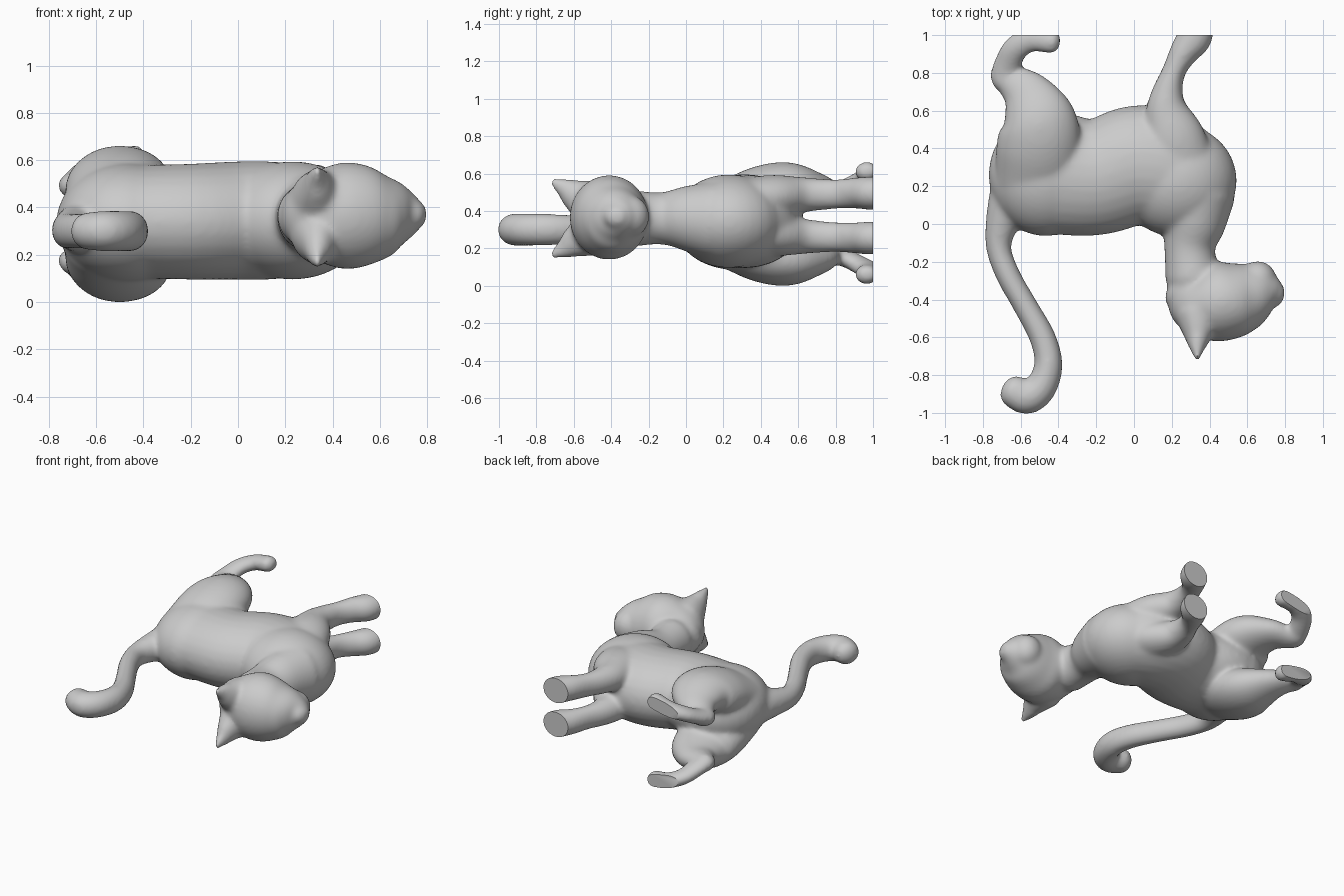
import bpy, bmesh, math
from mathutils import Vector

if "Cube" in bpy.data.objects:
    bpy.data.objects.remove(bpy.data.objects["Cube"])

bm = bmesh.new()
SIDES, STEPS = 28, 6


def spline(p0, p1, p2, p3, t):
    return 0.5 * (2*p1 + (p2-p0)*t + (2*p0-5*p1+4*p2-p3)*t*t + (3*p1-p0-3*p2+p3)*t**3)


def tube(points, cap=0.8):
    """Smooth closed loft: points are (x, y, z, radius in xy plane, radius towards z)."""
    # extrapolate the ends so the taper carries on
    lo = [2*a - b for a, b in zip(points[0], points[1])]
    hi = [2*a - b for a, b in zip(points[-1], points[-2])]
    pts = [lo] + list(points) + [hi]
    rows = []
    for i in range(len(points) - 1):
        for s in range(STEPS):
            rows.append([spline(*(pts[i+k][c] for k in range(4)), s / STEPS) for c in range(5)])
    rows.append(list(points[-1]))
    frames = []
    for i, r in enumerate(rows):
        a, b = rows[max(i-1, 0)], rows[min(i+1, len(rows)-1)]
        d = (Vector(b[:3]) - Vector(a[:3])).normalized()
        u = d.cross(Vector((0, 0, 1))).normalized()
        frames.append([Vector(r[:3]), d, u, u.cross(d), r[3], r[4]])

    # rounded end caps
    def ends(f, sign):
        c, d, u, v, ra, rb = f
        h = min(ra, rb) * cap
        return [[c + d*sign*h*math.sin(q), d, u, v, ra*math.cos(q), rb*math.cos(q)]
                for q in (0.4, 0.8, 1.15, 1.45)]
    frames = ends(frames[0], -1)[::-1] + frames + ends(frames[-1], 1)
    rings = []
    for c, d, u, v, ra, rb in frames:
        rings.append([bm.verts.new(c + u*ra*math.cos(2*math.pi*k/SIDES)
                                   + v*rb*math.sin(2*math.pi*k/SIDES)) for k in range(SIDES)])
    for a, b in zip(rings, rings[1:]):
        for k in range(SIDES):
            n = (k+1) % SIDES
            bm.faces.new((a[k], a[n], b[n], b[k]))
    bm.faces.new(rings[0][::-1])
    bm.faces.new(rings[-1])


def ball(x, y, z, rx, ry, rz):
    vs = bmesh.ops.create_uvsphere(bm, u_segments=32, v_segments=20, radius=1)["verts"]
    for v in vs:
        v.co = Vector((x + v.co.x*rx, y + v.co.y*ry, z + v.co.z*rz))


def pair(points, mid):
    """A part and its reflection across the plane z = mid."""
    tube(points)
    tube([(x, y, 2*mid - z, a, b) for x, y, z, a, b in points])


# torso between rump and chest
tube([(-.50, .265, .34, .315, .23), (-.40, .265, .34, .325, .24), (-.2, .245, .34, .305, .245),
      (0, .31, .345, .315, .25), (.13, .30, .345, .315, .25), (.25, .25, .345, .285, .24)], 0.6)
# rump, chest
ball(-.47, .26, .335, .30, .325, .25)
ball(.23, .23, .345, .315, .30, .25)
# neck
tube([(.335, .15, .35, .20, .21), (.315, .0, .36, .17, .175), (.295, -.13, .36, .135, .14),
      (.31, -.28, .36, .145, .15)])
# head, back of skull to nose
tube([(.24, -.34, .365, .11, .11), (.32, -.39, .365, .18, .18), (.42, -.41, .365, .21, .222),
      (.51, -.405, .365, .205, .222), (.60, -.385, .365, .18, .19), (.67, -.372, .37, .15, .148),
      (.73, -.37, .37, .105, .10), (.77, -.378, .37, .06, .055)], 0.5)
# chin
ball(.655, -.295, .37, .10, .10, .11)
# ears
pair([(.34, -.50, .44, .12, .13), (.338, -.59, .485, .075, .09), (.335, -.65, .523, .045, .055),
      (.335, -.712, .555, .016, .024)], .36)
# front legs
pair([(.25, .30, .45, .18, .12), (.215, .46, .475, .16, .118), (.175, .60, .485, .115, .098),
      (.178, .70, .488, .083, .087), (.212, .81, .49, .063, .08), (.265, .91, .495, .078, .084),
      (.315, .98, .495, .094, .089), (.34, 1.06, .495, .09, .085)], .375)
# hind thighs down to the hocks
pair([(-.52, .22, .42, .215, .14), (-.505, .40, .485, .225, .155), (-.505, .55, .525, .20, .137),
      (-.57, .685, .517, .14, .09), (-.65, .755, .495, .09, .066), (-.70, .785, .49, .076, .058)],
     .33)
# hind shanks and feet
pair([(-.69, .77, .49, .077, .055), (-.668, .85, .52, .073, .05), (-.625, .93, .56, .07, .049),
      (-.54, .978, .59, .067, .05), (-.43, .965, .612, .065, .053)], .335)
# tail
tube([(-.63, .20, .32, .13, .13), (-.69, .03, .31, .095, .095), (-.717, -.12, .30, .068, .075),
      (-.667, -.27, .30, .065, .075), (-.577, -.43, .30, .065, .075), (-.485, -.60, .30, .07, .079),
      (-.453, -.74, .30, .075, .085), (-.49, -.86, .30, .084, .086), (-.565, -.916, .30, .092, .086),
      (-.64, -.885, .30, .087, .08)])

bmesh.ops.recalc_face_normals(bm, faces=bm.faces)
mesh = bpy.data.meshes.new("cat")
bm.to_mesh(mesh)
bm.free()
cat = bpy.data.objects.new("cat", mesh)
bpy.context.collection.objects.link(cat)

# blend all parts into one smooth skin
rem = cat.modifiers.new("blend", 'REMESH')
rem.mode = 'VOXEL'
rem.voxel_size = 0.012
smo = cat.modifiers.new("soften", 'SMOOTH')
smo.factor = 0.5
smo.iterations = 24
skin = bpy.data.meshes.new_from_object(cat.evaluated_get(bpy.context.evaluated_depsgraph_get()))
cat.modifiers.clear()
cat.data = skin

# slice the paws flat
bm = bmesh.new()
bm.from_mesh(skin)
bmesh.ops.bisect_plane(bm, geom=bm.verts[:] + bm.edges[:] + bm.faces[:],
                       plane_co=(0, 1, 0), plane_no=(0, 1, 0), clear_outer=True)
bmesh.ops.holes_fill(bm, edges=[e for e in bm.edges if e.is_boundary], sides=0)
bmesh.ops.recalc_face_normals(bm, faces=bm.faces)
bm.to_mesh(skin)
bm.free()

bpy.context.view_layer.objects.active = cat
cat.select_set(True)
bpy.ops.object.shade_smooth_by_angle(angle=math.radians(40))
